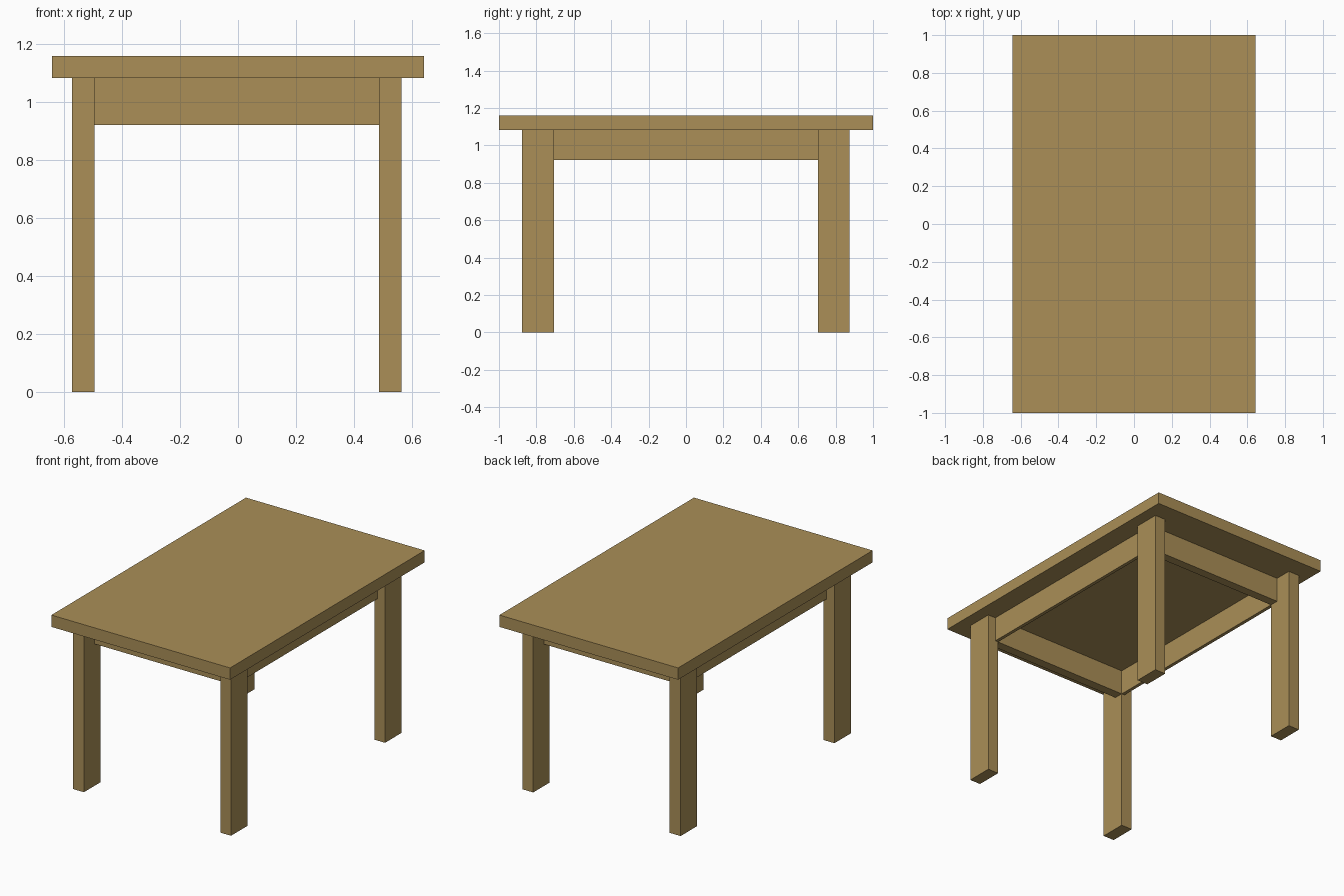
import bpy

if "Cube" in bpy.data.objects:
    bpy.data.objects.remove(bpy.data.objects["Cube"])

wood = bpy.data.materials.new("oak wood")
wood.diffuse_color = (0.405, 0.275, 0.096, 1)
wood.use_nodes = True
wood.node_tree.nodes["Principled BSDF"].inputs["Base Color"].default_value = wood.diffuse_color


def box(name, x, y, z):
    """Flat-shaded box from (min, max) ranges on each axis."""
    bpy.ops.mesh.primitive_cube_add(
        size=1, location=[(a + b) / 2 for a, b in (x, y, z)])
    ob = bpy.context.object
    ob.name = name
    for v in ob.data.vertices:
        for i, (a, b) in enumerate((x, y, z)):
            v.co[i] *= b - a
    ob.data.materials.append(wood)
    return ob


TOP, UNDER, APRON = 1.16, 1.083, 0.922

# table top
box("table_top", (-0.643, 0.643), (-1, 1), (UNDER, TOP))

# x ranges of the left and right legs, y ranges of the front and back legs
leg_x = {"left": (-0.574, -0.495), "right": (0.487, 0.564)}
leg_y = {"front": (-0.877, -0.706), "back": (0.706, 0.875)}

# legs
for sx, xr in leg_x.items():
    for sy, yr in leg_y.items():
        box(f"{sy}_{sx}_leg", xr, yr, (0, UNDER))

# short aprons, flush with the inner faces of the legs
for name, yr in (("front", (-0.766, -0.706)), ("back", (0.706, 0.764))):
    box(f"{name}_apron", (-0.495, 0.487), yr, (APRON, UNDER))

# long, thinner aprons
for name, xr in (("left", (-0.517, -0.495)), ("right", (0.487, 0.509))):
    box(f"{name}_apron", xr, (-0.706, 0.706), (APRON, UNDER))
